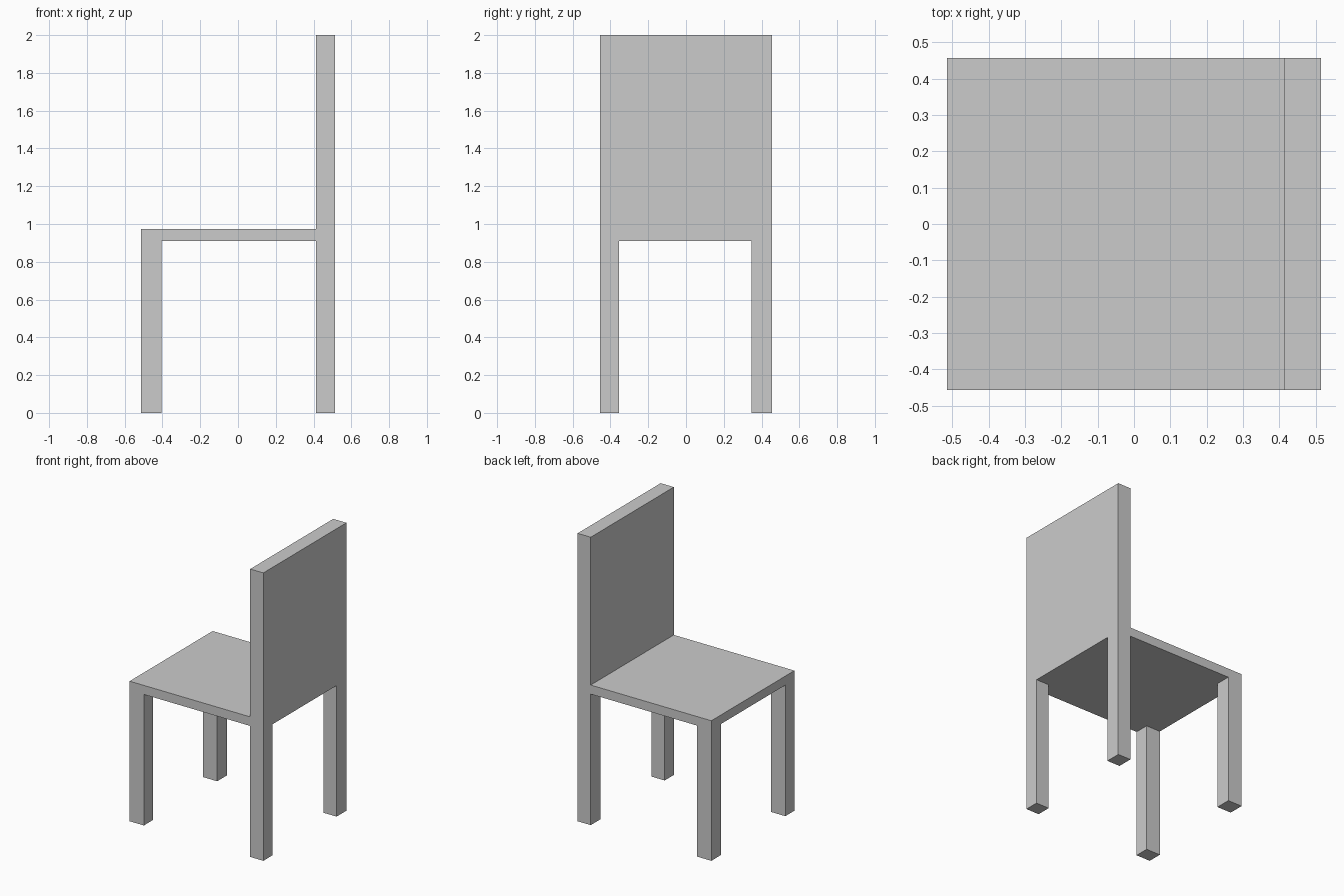
import bpy, bmesh

if "Cube" in bpy.data.objects:
    bpy.data.objects.remove(bpy.data.objects["Cube"])

XS = (-0.514, -0.404, 0.413, 0.514)   # front edge, leg inner, back inner, back edge
YS = (-0.456, -0.356, 0.348, 0.456)
SEAT_BOTTOM, SEAT_TOP, BACK_TOP = 0.91, 0.973, 2.0

bm = bmesh.new()


def extrude_to(faces, z):
    """Extrude the faces vertically and set the new end to height z."""
    result = bmesh.ops.extrude_face_region(bm, geom=faces)
    for v in result["geom"]:
        if isinstance(v, bmesh.types.BMVert):
            v.co.z = z
    return [f for f in result["geom"] if isinstance(f, bmesh.types.BMFace)]


# Seat plan: 3 x 3 cells, with a leg under each corner cell
grid = [[bm.verts.new((x, y, SEAT_BOTTOM)) for y in YS] for x in XS]
cells = {}
for i in range(3):
    for j in range(3):
        cells[i, j] = bm.faces.new((grid[i][j], grid[i][j + 1],
                                    grid[i + 1][j + 1], grid[i + 1][j]))

# Seat slab
top = extrude_to(list(cells.values()), SEAT_TOP)

# Backrest rises from the rear strip of the seat
extrude_to([f for f in top if f.calc_center_median().x > XS[2]], BACK_TOP)

# Legs drop from the corner cells
for i in (0, 2):
    for j in (0, 2):
        extrude_to([cells[i, j]], 0.0)

bmesh.ops.recalc_face_normals(bm, faces=bm.faces[:])
mesh = bpy.data.meshes.new("chair")
bm.to_mesh(mesh)
bm.free()
bpy.context.collection.objects.link(bpy.data.objects.new("chair", mesh))
